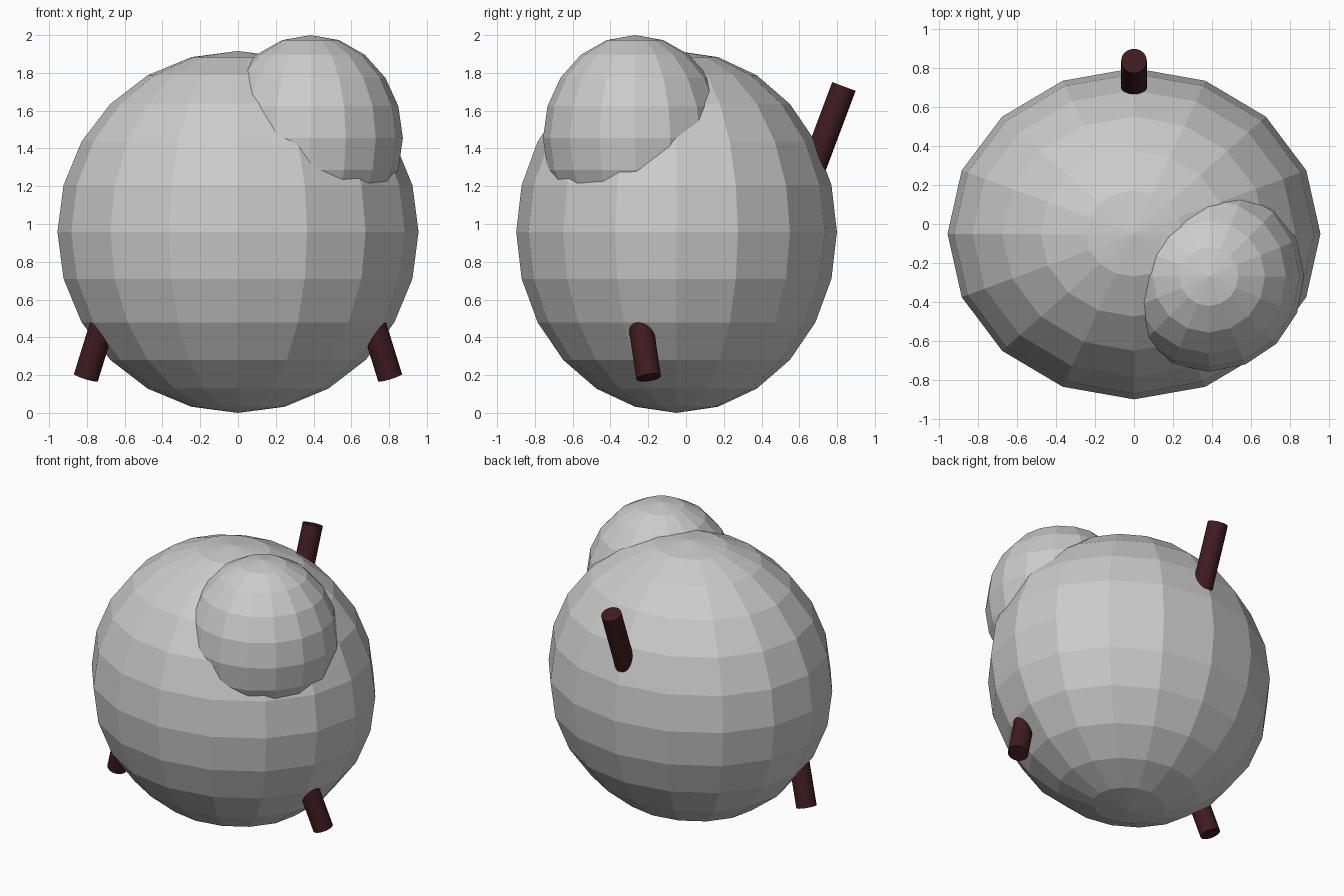
import bpy
from mathutils import Vector

if "Cube" in bpy.data.objects:
    bpy.data.objects.remove(bpy.data.objects["Cube"])

stick_mat = bpy.data.materials.new("dark_maroon")
stick_mat.diffuse_color = (0.05, 0.011, 0.014, 1)
stick_mat.use_nodes = True
stick_mat.node_tree.nodes["Principled BSDF"].inputs["Base Color"].default_value = stick_mat.diffuse_color


def ellipsoid(name, centre, radii, segments, rings):
    bpy.ops.mesh.primitive_uv_sphere_add(segments=segments, ring_count=rings,
                                         radius=1, location=centre)
    ob = bpy.context.object
    ob.name = name
    ob.scale = radii
    bpy.ops.object.transform_apply(location=False, rotation=False, scale=True)
    return ob


def stick(name, end, direction, length, radius=0.066):
    # cylinder whose outer cap is centred on end, running back into the body
    d = Vector(direction).normalized()
    bpy.ops.mesh.primitive_cylinder_add(vertices=32, radius=radius, depth=length,
                                        location=Vector(end) - d * length / 2)
    ob = bpy.context.object
    ob.name = name
    ob.rotation_mode = 'QUATERNION'
    ob.rotation_quaternion = d.to_track_quat('Z', 'Y')
    ob.data.materials.append(stick_mat)
    return ob


# Large faceted body and the smaller head sunk into its upper front
ellipsoid("body", (0, -0.05, 0.958), (0.956, 0.849, 0.958), 16, 12)
ellipsoid("head", (0.384, -0.27, 1.455), (0.489, 0.487, 0.545), 16, 10)

# Splayed legs, mirrored left and right
for side, label in ((1, "right"), (-1, "left")):
    stick(label + "_leg", (side * 0.805, -0.198, 0.187), (side * 0.31, 0.15, -1), 0.5)

# Tail rising from the upper back
stick("tail", (0, 0.836, 1.728), (0, 0.375, 1), 0.6)
